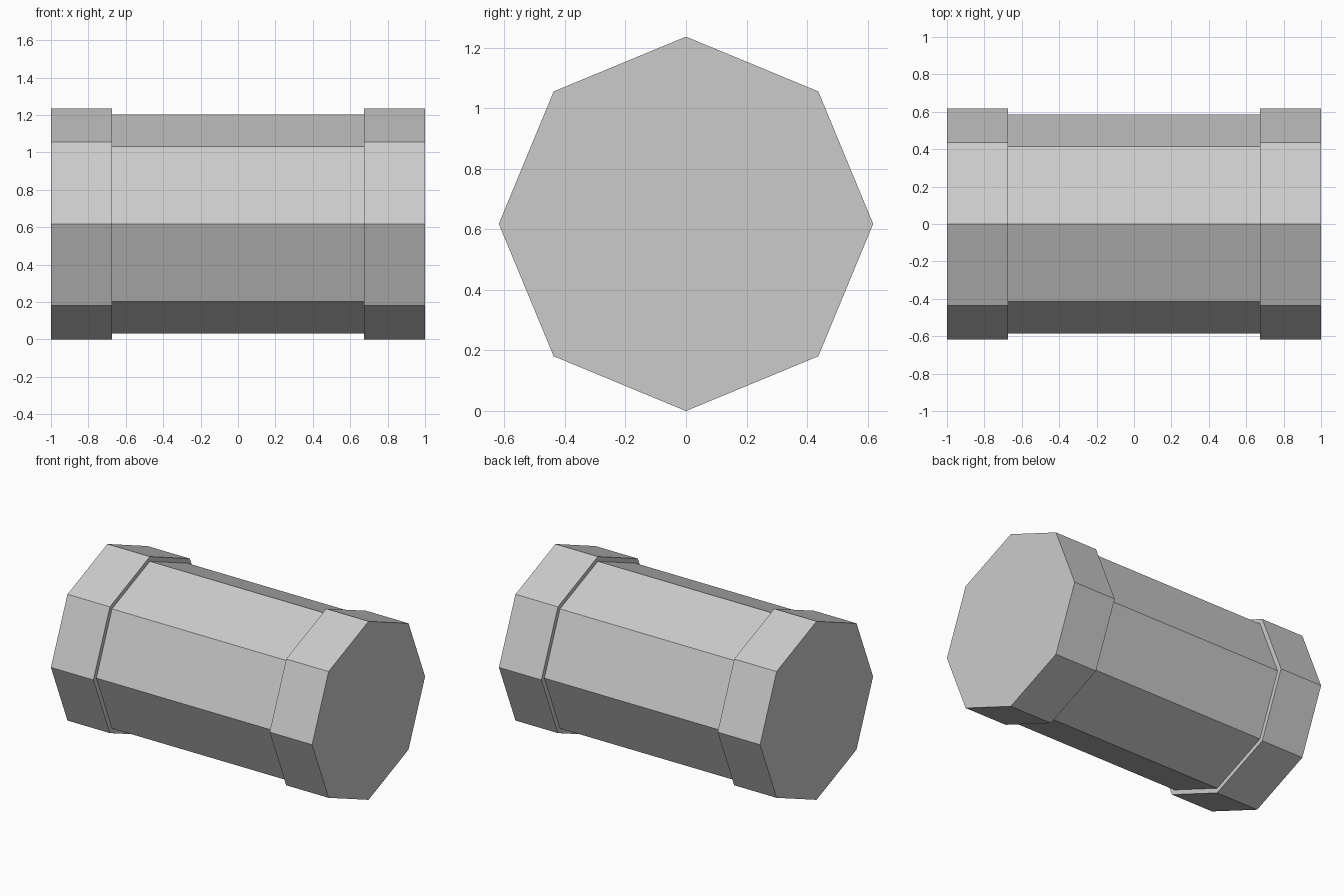
import bpy, bmesh, math

if "Cube" in bpy.data.objects:
    bpy.data.objects.remove(bpy.data.objects["Cube"])

SIDES = 8
CENTRE_Z = 0.618
# Profile along x: (x, radius) for end collar, body, end collar
PROFILE = [(-1, 0.618), (-0.675, 0.618), (-0.675, 0.585),
           (0.675, 0.585), (0.675, 0.618), (1, 0.618)]

bm = bmesh.new()

# One octagonal ring, corner pointing up, per profile point
rings = []
for x, r in PROFILE:
    angles = [2 * math.pi * i / SIDES for i in range(SIDES)]
    rings.append([bm.verts.new((x, r * math.cos(a), CENTRE_Z + r * math.sin(a)))
                  for a in angles])

# Side walls and collar steps
for a, b in zip(rings, rings[1:]):
    for i in range(SIDES):
        j = (i + 1) % SIDES
        bm.faces.new((a[i], a[j], b[j], b[i]))

# Flat end caps
bm.faces.new(rings[0])
bm.faces.new(rings[-1])
bmesh.ops.recalc_face_normals(bm, faces=bm.faces[:])

mesh = bpy.data.meshes.new("collared_cylinder")
bm.to_mesh(mesh)
bm.free()
bpy.context.collection.objects.link(bpy.data.objects.new("collared_cylinder", mesh))
